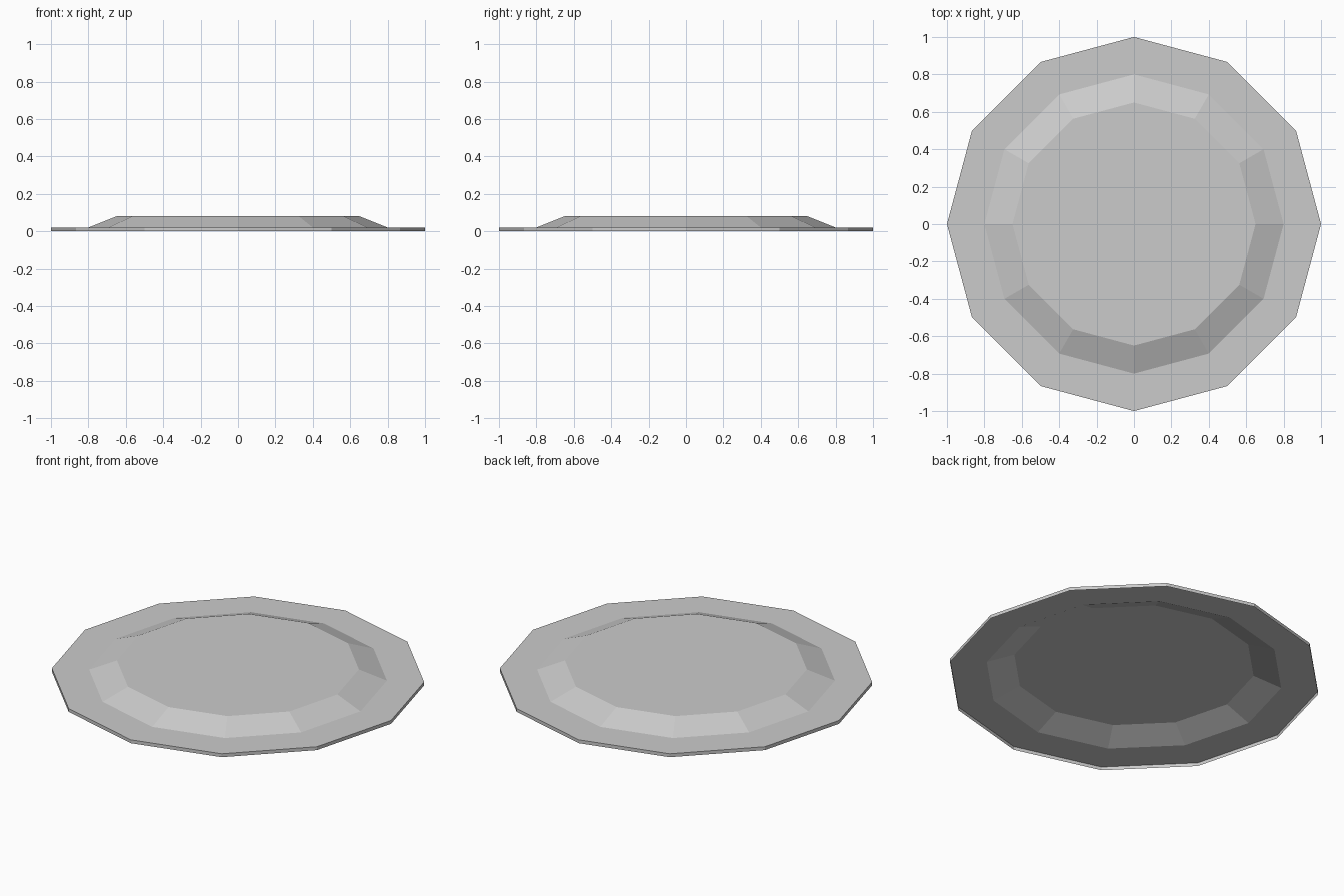
import bpy, bmesh, math

cube = bpy.data.objects.get("Cube")
if cube:
    bpy.data.objects.remove(cube, do_unlink=True)

grey = bpy.data.materials.new("plain_grey")
grey.use_nodes = True
colour = (0.6, 0.6, 0.6, 1)
grey.diffuse_color = colour
grey.node_tree.nodes["Principled BSDF"].inputs["Base Color"].default_value = colour

SIDES = 12
# Profile of (radius, height): skirt, flat rim, slope up to the raised centre
PROFILE = [(1, 0), (1, 0.02), (0.8, 0.02), (0.65, 0.08)]

# Thin open-bottomed shell: sweep the profile into rings and bridge them
bm = bmesh.new()
rings = []
for radius, height in PROFILE:
    angles = [math.tau * i / SIDES for i in range(SIDES)]
    rings.append([bm.verts.new((radius * math.cos(a), radius * math.sin(a), height))
                  for a in angles])
for low, high in zip(rings, rings[1:]):
    for i in range(SIDES):
        j = (i + 1) % SIDES
        bm.faces.new((low[i], low[j], high[j], high[i]))

# Flat raised centre
bm.faces.new(rings[-1])

mesh = bpy.data.meshes.new("round_base")
bm.to_mesh(mesh)
bm.free()
mesh.materials.append(grey)
base = bpy.data.objects.new("round_base", mesh)
bpy.context.collection.objects.link(base)
